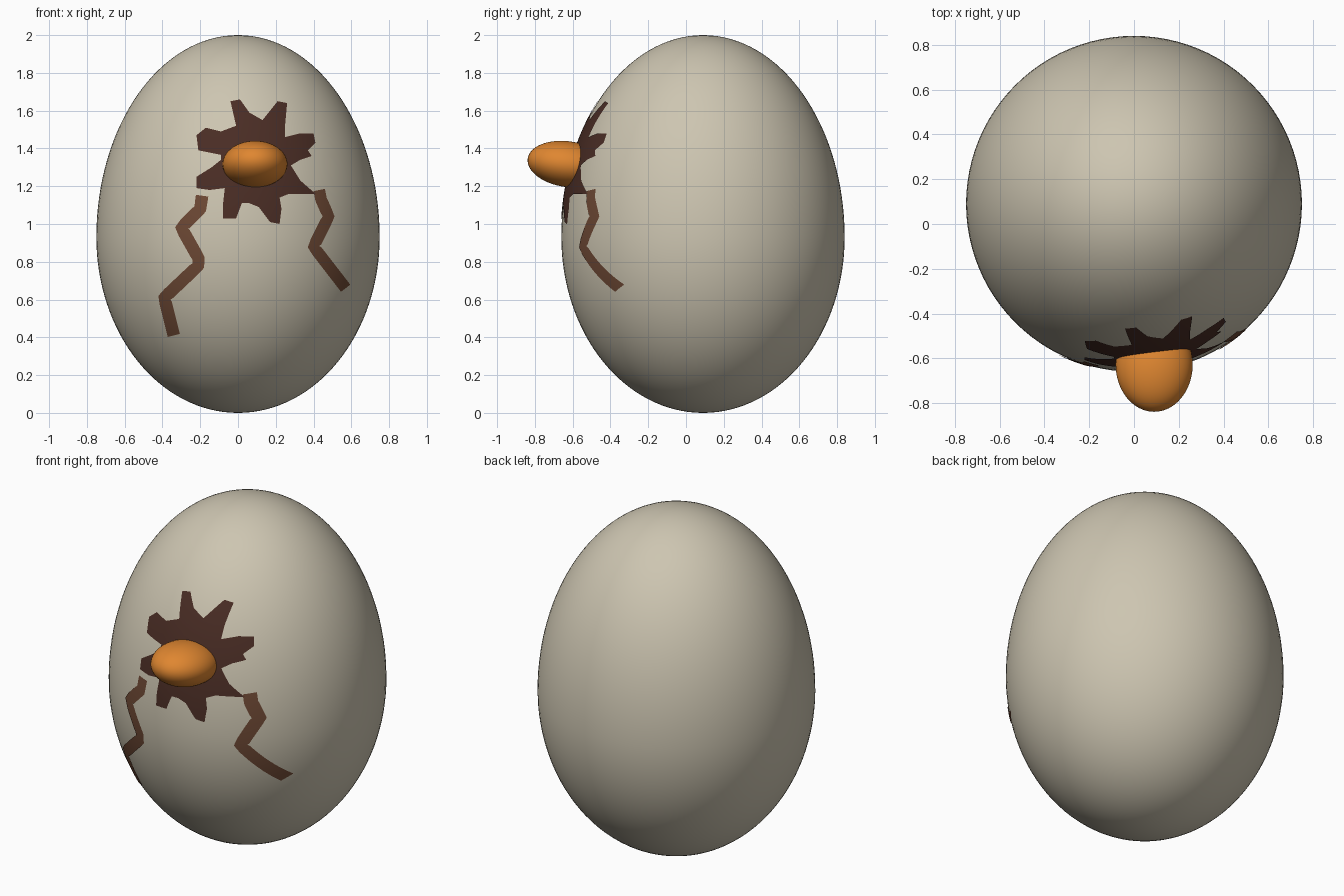
import bpy
import bmesh
from math import sqrt, radians
from mathutils import Vector

default_cube = bpy.data.objects.get("Cube")
if default_cube:
    bpy.data.objects.remove(default_cube, do_unlink=True)

# Egg measurements, shared by the shell and everything painted on it
RADIUS = 0.75
WAIST = 0.93
TOP_HEIGHT = 2 - WAIST
CENTRE_Y = 0.09
PAINT_LIFT = 0.004


def make_material(name, colour):
    material = bpy.data.materials.new(name)
    material.use_nodes = True
    rgba = (*colour, 1)
    material.diffuse_color = rgba
    material.node_tree.nodes["Principled BSDF"].inputs["Base Color"].default_value = rgba
    return material


shell_cream = make_material("shell cream", (0.61, 0.56, 0.44))
dark_brown = make_material("dark brown", (0.068, 0.026, 0.018))
crack_brown = make_material("crack brown", (0.155, 0.066, 0.035))
beak_orange = make_material("beak orange", (0.74, 0.24, 0.03))


def add_object(name, bm, material):
    mesh = bpy.data.meshes.new(name)
    bm.to_mesh(mesh)
    bm.free()
    mesh.materials.append(material)
    mesh.shade_smooth()
    obj = bpy.data.objects.new(name, mesh)
    bpy.context.collection.objects.link(obj)
    return obj


def on_shell(point):
    """Project a front-facing (x, z) point onto the front of the egg."""
    x, z = point
    height = TOP_HEIGHT if z > WAIST else WAIST
    ring = RADIUS * sqrt(1 - ((z - WAIST) / height) ** 2) + PAINT_LIFT
    return Vector((x, CENTRE_Y - sqrt(ring * ring - x * x), z))


def resample(points, step, closed=False):
    """Split a polyline into short pieces so that it can follow the curve."""
    result = []
    ends = points[1:] + points[:1] if closed else points[1:]
    for start, end in zip(points, ends):
        pieces = max(1, round((end - start).length / step))
        result += [start.lerp(end, i / pieces) for i in range(pieces)]
    return result if closed else result + [points[-1]]


def painted_sheet(name, rows, material, closed=False):
    """Skin rows of (x, z) points with quads lying on the shell."""
    bm = bmesh.new()
    grid = [[bm.verts.new(on_shell(p)) for p in row] for row in rows]
    for low, high in zip(grid, grid[1:]):
        count = len(low)
        for i in range(count if closed else count - 1):
            j = (i + 1) % count
            bm.faces.new((low[i], low[j], high[j], high[i]))
    bmesh.ops.remove_doubles(bm, verts=bm.verts, dist=0.0001)
    bm.normal_update()
    backward = [face for face in bm.faces if face.normal.y > 0]
    bmesh.ops.reverse_faces(bm, faces=backward)
    return add_object(name, bm, material)


def hundredths(pairs):
    return [Vector(pair) / 100 for pair in pairs]


# Egg shell: sphere stretched more above the waist than below it
bm = bmesh.new()
bmesh.ops.create_uvsphere(bm, u_segments=96, v_segments=64, radius=1)
for vert in bm.verts:
    height = TOP_HEIGHT if vert.co.z > 0 else WAIST
    vert.co = (vert.co.x * RADIUS,
               vert.co.y * RADIUS + CENTRE_Y,
               vert.co.z * height + WAIST)
add_object("egg_shell", bm, shell_cream)

# Jagged hole painted around the beak, clockwise from its top point
hole_centre = Vector((0.09, 1.33))
hole_outline = hundredths([
    (-4, 165), (1, 166), (6, 159), (13, 155), (21, 165), (26, 164), (25, 153), (25, 146),
    (33, 148), (40, 148), (41, 143), (37, 139), (39, 136), (33, 134), (28, 131),
    (33, 123), (41, 116), (33, 116), (27, 116), (22, 114),
    (23, 108), (22, 100), (17, 101), (11, 109), (6, 111), (2, 111),
    (-1, 103), (-8, 103), (-8, 110), (-7, 119),
    (-15, 118), (-22, 119), (-22, 125), (-14, 130), (-9, 134), (-9, 138),
    (-21, 139), (-22, 147), (-17, 151), (-9, 149), (-1, 152)])
rim = resample(hole_outline, 0.02, closed=True)
RINGS = 12
hole_rows = [[hole_centre.lerp(p, ring / RINGS) for p in rim]
             for ring in range(RINGS + 1)]
painted_sheet("jagged_hole", hole_rows, dark_brown, closed=True)


# Cracks: zigzag ribbons with mitred corners
def crack(name, path, half_width):
    path = resample(hundredths(path), 0.03)
    rows = []
    for i, point in enumerate(path):
        before = path[max(i - 1, 0)]
        after = path[min(i + 1, len(path) - 1)]
        along = (after - before).normalized()
        side = Vector((-along.y, along.x)) * half_width
        rows.append([point + side * t for t in (-1, -0.5, 0, 0.5, 1)])
    painted_sheet(name, rows, crack_brown)


crack("right_crack", [(-19, 115), (-20, 108), (-30, 98), (-21, 82), (-21, 78),
                      (-39, 61), (-34, 41)], 0.033)
crack("left_crack", [(43, 118), (44, 113), (48, 104), (40, 88), (57, 66)], 0.031)

# Beak: flattened ellipsoid poking out of the hole, tipped slightly upward
bm = bmesh.new()
bmesh.ops.create_uvsphere(bm, u_segments=48, v_segments=32, radius=1)
beak = add_object("beak", bm, beak_orange)
beak.scale = (0.172, 0.212, 0.121)
beak.rotation_euler.x = radians(-8)
beak.location = (0.09, -0.628, 1.317)
